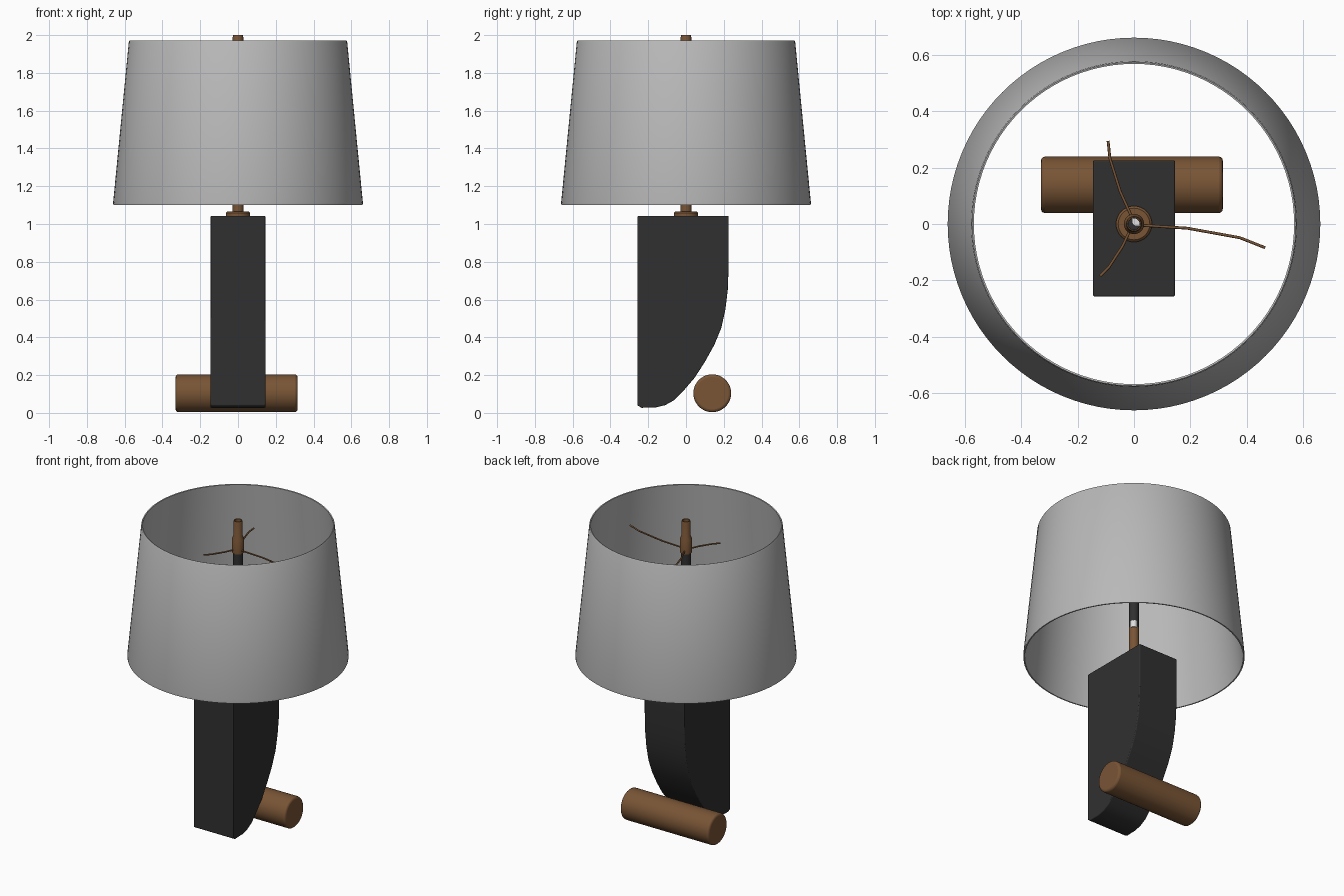
import bpy, bmesh, math
from mathutils import Matrix, Vector

if "Cube" in bpy.data.objects:
    bpy.data.objects.remove(bpy.data.objects["Cube"], do_unlink=True)


def material(name, r, g, b):
    mat = bpy.data.materials.new(name)
    mat.use_nodes = True
    mat.diffuse_color = (r, g, b, 1)
    bsdf = next(n for n in mat.node_tree.nodes if n.type == 'BSDF_PRINCIPLED')
    bsdf.inputs["Base Color"].default_value = (r, g, b, 1)
    return mat


linen = material("grey linen", 0.48, 0.48, 0.48)
black = material("matte black", 0.03, 0.03, 0.03)
bronze = material("warm bronze", 0.19, 0.09, 0.036)
pale = material("pale insert", 0.75, 0.75, 0.75)


def finish(name, bm, mat, bevel=0):
    """Turn a bmesh into a smooth-by-angle object, with optional rounded edges."""
    bmesh.ops.recalc_face_normals(bm, faces=bm.faces)
    mesh = bpy.data.meshes.new(name)
    bm.to_mesh(mesh)
    bm.free()
    mesh.materials.append(mat)
    obj = bpy.data.objects.new(name, mesh)
    bpy.context.collection.objects.link(obj)
    if bevel:
        mod = obj.modifiers.new("soft_edges", 'BEVEL')
        mod.width, mod.segments = bevel, 3
        mod.limit_method, mod.angle_limit = 'ANGLE', math.radians(50)
    bpy.ops.object.select_all(action='DESELECT')
    obj.select_set(True)
    bpy.context.view_layer.objects.active = obj
    bpy.ops.object.shade_smooth_by_angle(angle=math.radians(35))
    return obj


def lathe(name, profile, mat, steps=32):
    """Spin a closed (radius, height) outline around the z axis."""
    bm = bmesh.new()
    verts = [bm.verts.new((r, 0, z)) for r, z in profile]
    edges = [bm.edges.new((v, verts[i - 1])) for i, v in enumerate(verts)]
    bmesh.ops.spin(bm, geom=verts + edges, cent=(0, 0, 0), axis=(0, 0, 1),
                   angle=math.tau, steps=steps, use_merge=True)
    bmesh.ops.remove_doubles(bm, verts=bm.verts, dist=1e-5)
    return finish(name, bm, mat)


# Open tapered shade with a thin wall
lathe("shade", [(0.652, 1.1), (0.66, 1.1), (0.661, 1.115), (0.578, 1.965),
                (0.574, 1.972), (0.568, 1.97)], linen, 96)

# Base block: side outline with a curved back, extruded across x
outline = [(-0.257, 1.042), (0.226, 1.042), (0.226, 0.78), (0.221, 0.65),
           (0.209, 0.55), (0.187, 0.45), (0.15, 0.36), (0.1, 0.27),
           (0.045, 0.185), (-0.015, 0.115), (-0.065, 0.066), (-0.11, 0.041),
           (-0.16, 0.029), (-0.235, 0.027), (-0.257, 0.04)]
bm = bmesh.new()
face = bm.faces.new([bm.verts.new((-0.145, y, z)) for y, z in outline])
side = bmesh.ops.extrude_face_region(bm, geom=[face])["geom"]
bmesh.ops.translate(bm, vec=(0.29, 0, 0),
                    verts=[g for g in side if isinstance(g, bmesh.types.BMVert)])
finish("base_block", bm, black, 0.005)

# Horizontal log resting behind the block
bm = bmesh.new()
bmesh.ops.create_cone(bm, cap_ends=True, segments=48, radius1=0.1, radius2=0.1,
                      depth=0.645, matrix=Matrix.Translation((-0.0075, 0.139, 0.104))
                      @ Matrix.Rotation(math.pi / 2, 4, 'Y'))
finish("back_cylinder", bm, bronze, 0.014)

# Collar, lower stem, dark pole and top sleeve
lathe("stem_collar", [(0.02, 1.04), (0.064, 1.04), (0.064, 1.058),
                      (0.056, 1.066), (0.02, 1.066)], bronze)
lathe("lower_stem", [(0.02, 1.05), (0.03, 1.05), (0.03, 1.3), (0.02, 1.3)], bronze)
lathe("dark_pole", [(0.02, 1.3), (0.029, 1.3), (0.029, 1.82), (0.02, 1.82)], black)
lathe("top_sleeve", [(0.021, 1.79), (0.035, 1.79), (0.036, 1.88), (0.028, 1.9),
                     (0.028, 1.99), (0.025, 2.0), (0.021, 2.0)], bronze)

# Small pale insert inside the stem
bm = bmesh.new()
bmesh.ops.create_cone(bm, cap_ends=True, segments=20, radius1=0.02, radius2=0.02,
                      depth=0.045, matrix=Matrix.Translation((0.012, 0.012, 1.315)))
finish("stem_insert", bm, pale)

# Three thin bent wire arms
tips = {"back": (-0.092, 0.295), "side": (0.465, -0.084), "front": (-0.12, -0.185)}
for label, (x, y) in tips.items():
    tip = Vector((x, y, 0))
    bend = Vector((-y, x, 0)) * 0.04
    curve = bpy.data.curves.new(label + "_wire_arm", 'CURVE')
    curve.dimensions = '3D'
    curve.bevel_depth, curve.bevel_resolution = 0.005, 2
    curve.use_fill_caps = True
    spline = curve.splines.new('POLY')
    spline.points.add(3)
    path = [tip.normalized() * 0.025, tip * 0.4 + bend, tip * 0.8 + bend, tip]
    for point, pos in zip(spline.points, path):
        point.co = (pos.x, pos.y, 1.81, 1)
    curve.materials.append(bronze)
    bpy.context.collection.objects.link(bpy.data.objects.new(label + "_wire_arm", curve))
